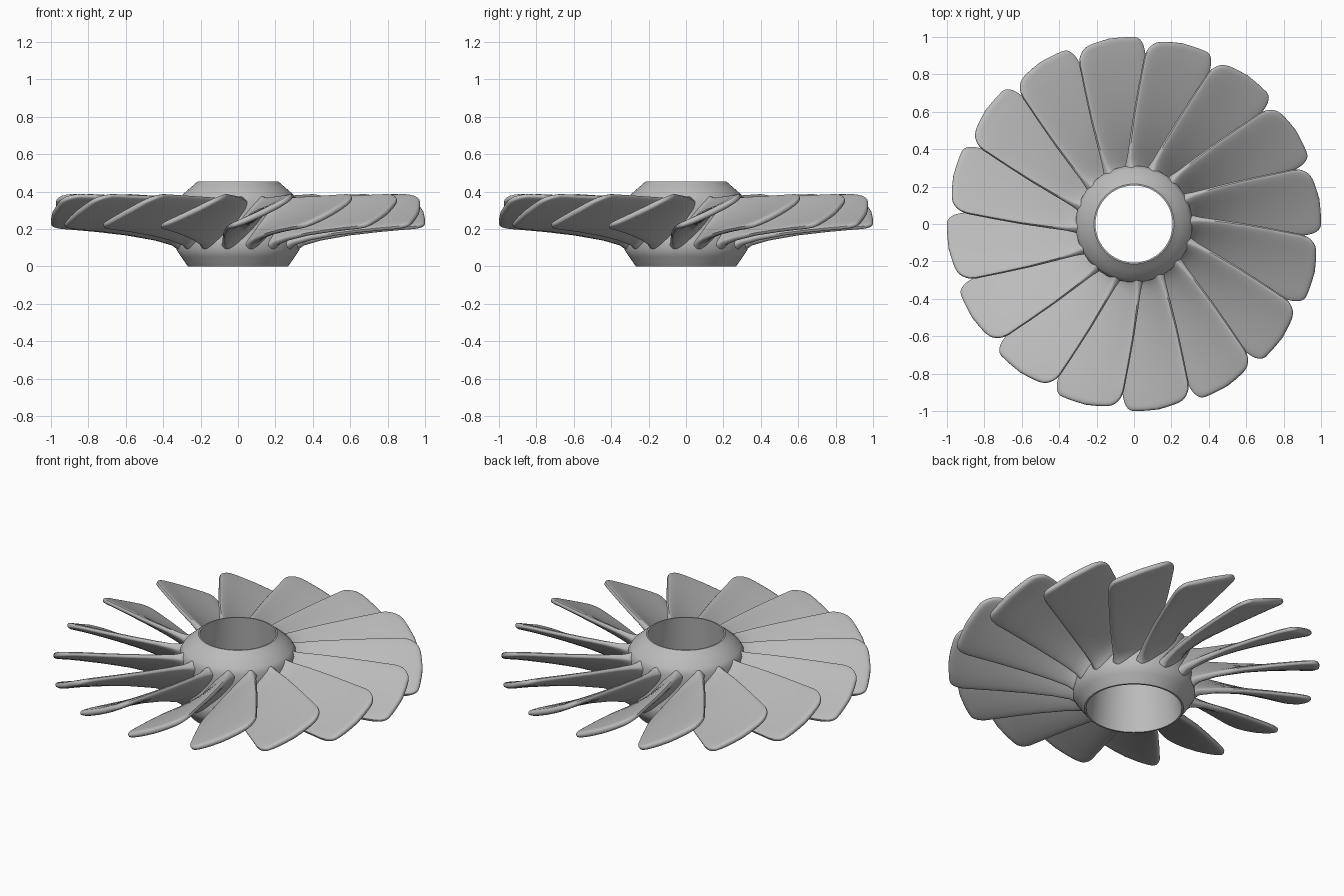
import bpy, bmesh, math

if "Cube" in bpy.data.objects:
    bpy.data.objects.remove(bpy.data.objects["Cube"])

BLADES = 16
grey = bpy.data.materials.new("metal_grey")
grey.diffuse_color = (0.5, 0.5, 0.5, 1)
grey.use_nodes = True
grey.node_tree.nodes["Principled BSDF"].inputs["Base Color"].default_value = grey.diffuse_color


def finish(bm, name):
    bmesh.ops.recalc_face_normals(bm, faces=bm.faces)
    me = bpy.data.meshes.new(name)
    bm.to_mesh(me)
    bm.free()
    me.materials.append(grey)
    return me


def add(me, name, angle=0.0):
    ob = bpy.data.objects.new(name, me)
    bpy.context.collection.objects.link(ob)
    ob.rotation_euler.z = angle
    return ob


def bridge(bm, a, b):
    n = len(a)
    for i in range(n):
        j = (i + 1) % n
        bm.faces.new((a[i], a[j], b[j], b[i]))


def lerp_table(table, x):
    # piecewise linear lookup in rows (x, values...)
    for p, q in zip(table, table[1:]):
        if x <= q[0]:
            f = max(0.0, (x - p[0]) / (q[0] - p[0]))
            return [a + (b - a) * f for a, b in zip(p[1:], q[1:])]
    return table[-1][1:]


# hub: closed profile revolved round z, with a tapered bore
profile = [(0.258, 0.0), (0.268, 0.0), (0.303, 0.05), (0.33, 0.09), (0.325, 0.14),
           (0.31, 0.22), (0.308, 0.3), (0.312, 0.355), (0.295, 0.385), (0.25, 0.424),
           (0.214, 0.455), (0.206, 0.455)]
bm = bmesh.new()
SEG = 64
rings = []
for k in range(SEG):
    a = 2 * math.pi * k / SEG
    rings.append([bm.verts.new((r * math.cos(a), r * math.sin(a), z)) for r, z in profile])
for k in range(SEG):
    bridge(bm, rings[k], rings[(k + 1) % SEG])
hub = add(finish(bm, "hub"), "hub")

# blade: twisted sections, rows are radius, half width, low z, high z, thickness
sections = [(0.28, 0.112, 0.075, 0.365, 0.105), (0.32, 0.118, 0.095, 0.360, 0.070),
            (0.36, 0.124, 0.120, 0.360, 0.050), (0.45, 0.137, 0.145, 0.365, 0.040),
            (0.60, 0.155, 0.172, 0.370, 0.037), (0.75, 0.167, 0.190, 0.375, 0.036),
            (0.90, 0.177, 0.204, 0.380, 0.036), (1.00, 0.188, 0.208, 0.382, 0.036)]
radii = [0.28, 0.30, 0.32, 0.34, 0.36, 0.40, 0.45, 0.52, 0.6, 0.68, 0.75, 0.82, 0.88,
         0.91, 0.93, 0.95, 0.965, 0.978, 0.988, 0.995, 1.0]
N = 40


def power(v, e):
    return math.copysign(abs(v) ** e, v)


bm = bmesh.new()
loops = []
for r in radii:
    half, low, high, thick = lerp_table(sections, r)
    # rounded tip corners and rounded tip edge
    k = max(0.0, 1 - (1 - r) / 0.1)
    inset = 1 - math.sqrt(max(0.0, 1 - k * k))
    e = max(0.0, 1 - (1 - r) / 0.025)
    thick *= 0.3 + 0.7 * math.sqrt(max(0.0, 1 - e * e))
    pitch = math.atan2(high - low, 2 * half)
    loop = []
    for i in range(N):
        t = 2 * math.pi * i / N
        u = power(math.cos(t), 0.5)
        w = power(math.sin(t), 0.5) * thick / 2
        u *= 1 - inset * (0.42 if u > 0 else 0.28)
        s = u * half - math.sin(pitch) * w
        z = (low + high) / 2 + u * (high - low) / 2 + math.cos(pitch) * w - 0.01 * (1 - u * u)
        rr = r - 0.025 * max(0.0, u) * max(0.0, (r - 0.6) / 0.4)
        a = s / rr
        loop.append(bm.verts.new((rr * math.cos(a), rr * math.sin(a), z)))
    loops.append(loop)
for a, b in zip(loops, loops[1:]):
    bridge(bm, a, b)
# caps as strips across the section
for loop in (loops[0], loops[-1]):
    for i in range(N // 2):
        quad = [loop[i], loop[i + 1], loop[N - i - 1], loop[(N - i) % N]]
        quad = list(dict.fromkeys(quad))
        if len(quad) > 2:
            bm.faces.new(quad)
blade_mesh = finish(bm, "blade")
blades = [add(blade_mesh, "blade_%02d" % (n + 1), math.radians(7.5 + 360 / BLADES * n))
          for n in range(BLADES)]

# smooth shading with crisp rims
for ob in (hub, blades[0]):
    bpy.ops.object.select_all(action='DESELECT')
    ob.select_set(True)
    bpy.context.view_layer.objects.active = ob
    bpy.ops.object.shade_smooth_by_angle(angle=math.radians(40))
